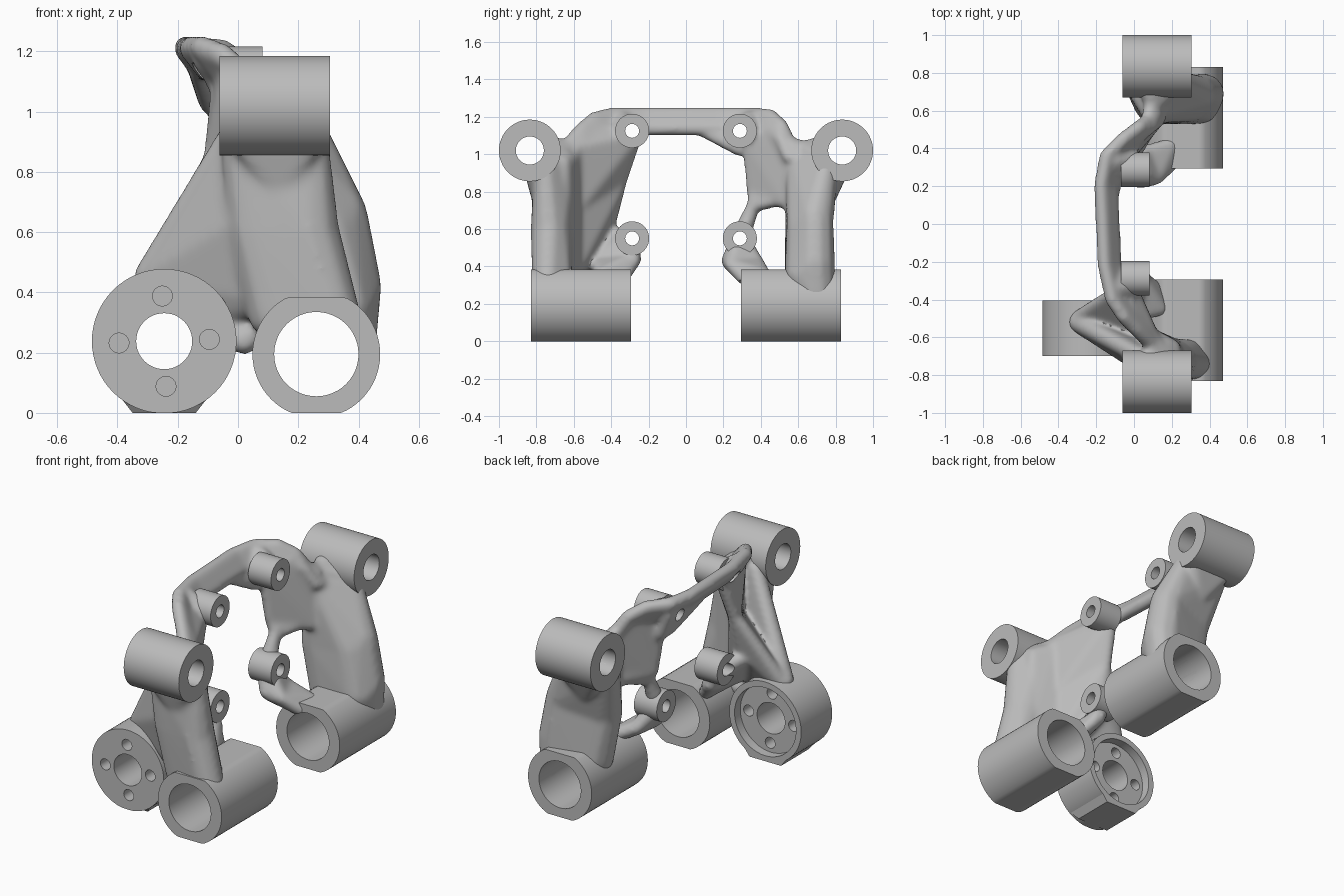
import bpy, bmesh
from math import cos, sin, pi, radians
from mathutils import Vector

if "Cube" in bpy.data.objects:
    bpy.data.objects.remove(bpy.data.objects["Cube"])

metal = bpy.data.materials.new("plain_grey")
metal.use_nodes = True
metal.diffuse_color = (0.5, 0.5, 0.5, 1)
metal.node_tree.nodes["Principled BSDF"].inputs["Base Color"].default_value = (0.5, 0.5, 0.5, 1)


def make(name, bm):
    bmesh.ops.recalc_face_normals(bm, faces=bm.faces)
    mesh = bpy.data.meshes.new(name)
    bm.to_mesh(mesh)
    bm.free()
    ob = bpy.data.objects.new(name, mesh)
    bpy.context.collection.objects.link(ob)
    mesh.materials.append(metal)
    return ob


def add_cylinder(bm, axis, centre, radius, start, end, seg=64, low=None, high=None):
    """Solid cylinder along x or y, optionally flattened between two heights."""
    a, z = centre
    rings = []
    for t in (start, end):
        ring = []
        for i in range(seg):
            u = a + radius * cos(2 * pi * i / seg)
            h = z + radius * sin(2 * pi * i / seg)
            if low is not None:
                h = max(low, min(high, h))
            ring.append(bm.verts.new((t, u, h) if axis == "x" else (u, t, h)))
        rings.append(ring)
    for i in range(seg):
        j = (i + 1) % seg
        bm.faces.new((rings[0][i], rings[0][j], rings[1][j], rings[1][i]))
    bm.faces.new(rings[0])
    bm.faces.new(rings[1])


ball = bmesh.new()
bmesh.ops.create_icosphere(ball, subdivisions=2, radius=1)
BALL = [v.co.copy() for v in ball.verts]
ball.free()


def add_hull(bm, *blobs):
    """Convex skin around a few balls given as x, y, z, radius."""
    tmp = bmesh.new()
    for x, y, z, r in blobs:
        for c in BALL:
            tmp.verts.new(Vector((x, y, z)) + c * r)
    bmesh.ops.convex_hull(tmp, input=list(tmp.verts))
    bmesh.ops.delete(tmp, geom=[v for v in tmp.verts if not v.link_faces], context="VERTS")
    vmap = {v: bm.verts.new(v.co) for v in tmp.verts}
    for f in tmp.faces:
        bm.faces.new([vmap[v] for v in f.verts])
    tmp.free()


# Bores and recesses, each its own cutter
cutters = []


def bore(axis, centre, radius, start, end, seg=48):
    bm = bmesh.new()
    add_cylinder(bm, axis, centre, radius, start, end, seg)
    ob = make("bore_cutter", bm)
    ob.hide_render = True
    cutters.append(ob)
    return ob


parts = []


def boss(name, axis, centre, radius, start, end, holes, low=None, high=None):
    bm = bmesh.new()
    add_cylinder(bm, axis, centre, radius, start, end, 64, low, high)
    parts.append((make(name, bm), holes))


# Bosses on both ends
PIVOT, SLEEVE, LUG = 0.835, 0.26, 0.288
for side, s in (("front", -1), ("rear", 1)):
    c = (s * PIVOT, 1.02)
    boss(side + "_upper_boss", "x", c, 0.165, -0.062, 0.305, [bore("x", c, 0.075, -0.2, 0.45)])
    c = (SLEEVE, 0.195)
    y0, y1 = sorted((s * 0.295, s * 0.83))
    boss(side + "_lower_sleeve", "y", c, 0.212, y0, y1,
         [bore("y", c, 0.14, y0 - 0.05, y1 + 0.05)], 0, 0.383)
    for level, z in (("upper", 1.125), ("lower", 0.55)):
        c = (s * LUG, z)
        boss(f"{side}_{level}_lug", "x", c, 0.091, -0.07, 0.082, [bore("x", c, 0.037, -0.3, 0.3)])

# Drum with recessed back and blind bolt holes on both faces
DX, DZ = -0.245, 0.238
drum_holes = [bore("y", (DX, DZ), 0.093, -0.8, -0.3), bore("y", (DX, DZ), 0.205, -0.46, -0.3)]
for k in range(4):
    a = k * pi / 2 + 0.04
    c = (DX + 0.15 * cos(a), DZ + 0.15 * sin(a))
    drum_holes.append(bore("y", c, 0.033, -0.8, -0.6, 24))
    drum_holes.append(bore("y", c, 0.033, -0.55, -0.35, 24))
boss("drum", "y", (DX, DZ), 0.24, -0.70, -0.405, drum_holes, 0, 1)

# Flat foot under the drum, sloped at the front
foot = bmesh.new()
for y_side, y_base in ((-0.695, -0.66), (-0.405, -0.405)):
    for x, y, z in ((0.14, y_side, 0.045), (0.105, y_base, 0)):
        foot.verts.new((DX - x, y, z))
        foot.verts.new((DX + x, y, z))
bmesh.ops.convex_hull(foot, input=list(foot.verts))
parts.append((make("drum_foot", foot), drum_holes))

# Organic frame, first as overlapping skins
bm = bmesh.new()

# Top bar: a tilted blade swept between the two ends
bar = [(0.12, -0.64, 1.04), (0.04, -0.56, 1.13), (-0.03, -0.49, 1.19), (-0.09, -0.40, 1.212),
       (-0.13, -0.22, 1.212), (-0.14, 0.0, 1.212), (-0.15, 0.2, 1.212), (-0.12, 0.36, 1.212),
       (-0.03, 0.45, 1.205), (0.05, 0.51, 1.15), (0.10, 0.55, 1.06), (0.12, 0.64, 1.03)]
for (x, y, z), (u, v, w) in zip(bar, bar[1:]):
    add_hull(bm, (x - 0.025, y, z, 0.04), (x + 0.03, y, z - 0.075, 0.038),
             (u - 0.025, v, w, 0.04), (u + 0.03, v, w - 0.075, 0.038))
for s in (-1, 1):
    add_hull(bm, (-0.1, s * 0.34, 1.18, 0.055), (-0.06, s * LUG, 1.12, 0.06), (0.0, s * 0.33, 1.12, 0.055))
    add_hull(bm, (0.1, s * 0.62, 1.03, 0.04), (0.08, s * 0.72, 1.04, 0.06), (0.2, s * 0.72, 0.98, 0.05))
add_hull(bm, (-0.13, 0.06, 1.14, 0.035), (-0.09, 0.28, 1.03, 0.04), (-0.08, 0.36, 1.02, 0.04),
         (-0.13, 0.36, 1.15, 0.04))

# Front leg
leg_waist = [(0.06, -0.71, 0.6, 0.1), (0.24, -0.73, 0.6, 0.1), (0.22, -0.67, 0.6, 0.06)]
add_hull(bm, (0.0, -0.75, 0.93, 0.06), (0.24, -0.75, 0.93, 0.06), (0.16, -0.65, 0.98, 0.05), *leg_waist)
add_hull(bm, (0.12, -0.71, 0.33, 0.09), (0.33, -0.74, 0.3, 0.085), (0.3, -0.68, 0.33, 0.07), *leg_waist)
add_hull(bm, (0.02, -0.82, 0.89, 0.04), (0.24, -0.82, 0.89, 0.04), (0.14, -0.77, 0.74, 0.05))

# Front web running from the leg to the drum and the lugs
add_hull(bm, (0.02, -0.69, 0.98, 0.05), (-0.295, -0.52, 0.45, 0.055),
         (-0.08, -0.57, 0.34, 0.06), (0.12, -0.70, 0.4, 0.07), (0.06, -0.72, 0.65, 0.08))
add_hull(bm, (0.1, -0.61, 1.03, 0.04), (-0.02, -0.48, 1.13, 0.04), (-0.05, -0.27, 1.10, 0.04),
         (-0.08, -0.35, 0.85, 0.035), (0.08, -0.59, 0.7, 0.04))
add_hull(bm, (-0.08, -0.35, 0.85, 0.035), (-0.08, -0.41, 0.64, 0.04), (0.08, -0.59, 0.75, 0.04),
         (0.08, -0.59, 0.4, 0.045), (-0.295, -0.50, 0.44, 0.045))
add_hull(bm, (0.2, -0.66, 0.95, 0.05), (0.1, -0.59, 1.0, 0.035), (0.1, -0.59, 0.4, 0.035),
         (0.22, -0.66, 0.4, 0.05))
add_hull(bm, (-0.09, -0.55, 0.3, 0.05), (0.1, -0.6, 0.3, 0.05), (0.02, -0.62, 0.24, 0.05))

# Front lower lug pedestal
add_hull(bm, (-0.02, -0.30, 0.54, 0.06), (-0.1, -0.41, 0.58, 0.04),
         (0.0, -0.50, 0.41, 0.04), (0.05, -0.28, 0.43, 0.04))
add_hull(bm, (0.03, -0.28, 0.44, 0.045), (0.0, -0.48, 0.42, 0.04), (0.14, -0.45, 0.36, 0.04),
         (0.12, -0.34, 0.33, 0.035))

# Rear leg
rear_waist = [(0.10, 0.63, 0.6, 0.1), (0.335, 0.69, 0.65, 0.1), (0.3, 0.62, 0.62, 0.08)]
add_hull(bm, (0.0, 0.75, 0.93, 0.06), (0.24, 0.75, 0.93, 0.06), (0.09, 0.58, 0.98, 0.045), *rear_waist)
add_hull(bm, (0.16, 0.64, 0.32, 0.11), (0.375, 0.69, 0.42, 0.105), (0.36, 0.62, 0.36, 0.09),
         (0.365, 0.70, 0.25, 0.1), *rear_waist)
add_hull(bm, (0.02, 0.82, 0.89, 0.04), (0.24, 0.82, 0.89, 0.04), (0.14, 0.74, 0.74, 0.05))

# Rear web and the slim braces around its window
add_hull(bm, (0.11, 0.58, 1.03, 0.04), (0.02, 0.47, 1.13, 0.04), (-0.06, 0.34, 1.06, 0.04),
         (-0.03, 0.36, 0.78, 0.035), (0.12, 0.55, 0.74, 0.04))
add_hull(bm, (-0.03, 0.36, 0.79, 0.035), (0.0, 0.36, 0.72, 0.035), (0.1, 0.54, 0.77, 0.04))
add_hull(bm, (0.0, 0.37, 0.75, 0.035), (-0.01, 0.31, 0.60, 0.05))
add_hull(bm, (-0.01, 0.29, 0.53, 0.06), (0.03, 0.225, 0.43, 0.04), (0.06, 0.38, 0.42, 0.04),
         (0.12, 0.24, 0.41, 0.035))
add_hull(bm, (0.04, 0.23, 0.42, 0.04), (0.06, 0.38, 0.42, 0.04), (0.12, 0.24, 0.41, 0.035),
         (0.2, 0.32, 0.33, 0.04), (0.2, 0.42, 0.35, 0.04))

frame = make("organic_frame", bm)
remesh = frame.modifiers.new("fuse", "REMESH")
remesh.mode = "VOXEL"
remesh.voxel_size = 0.012
smooth = frame.modifiers.new("soften", "SMOOTH")
smooth.factor = 0.5
smooth.iterations = 18
parts.append((frame, cutters))

# Cut the bores, apply and shade
for ob, holes in parts:
    for cutter in holes:
        mod = ob.modifiers.new("bore", "BOOLEAN")
        mod.operation = "DIFFERENCE"
        mod.solver = "EXACT"
        mod.object = cutter
    bpy.ops.object.select_all(action="DESELECT")
    ob.select_set(True)
    bpy.context.view_layer.objects.active = ob
    bpy.ops.object.convert(target="MESH")
    bpy.ops.object.shade_smooth_by_angle(angle=radians(35))

for cutter in cutters:
    bpy.data.objects.remove(cutter)
